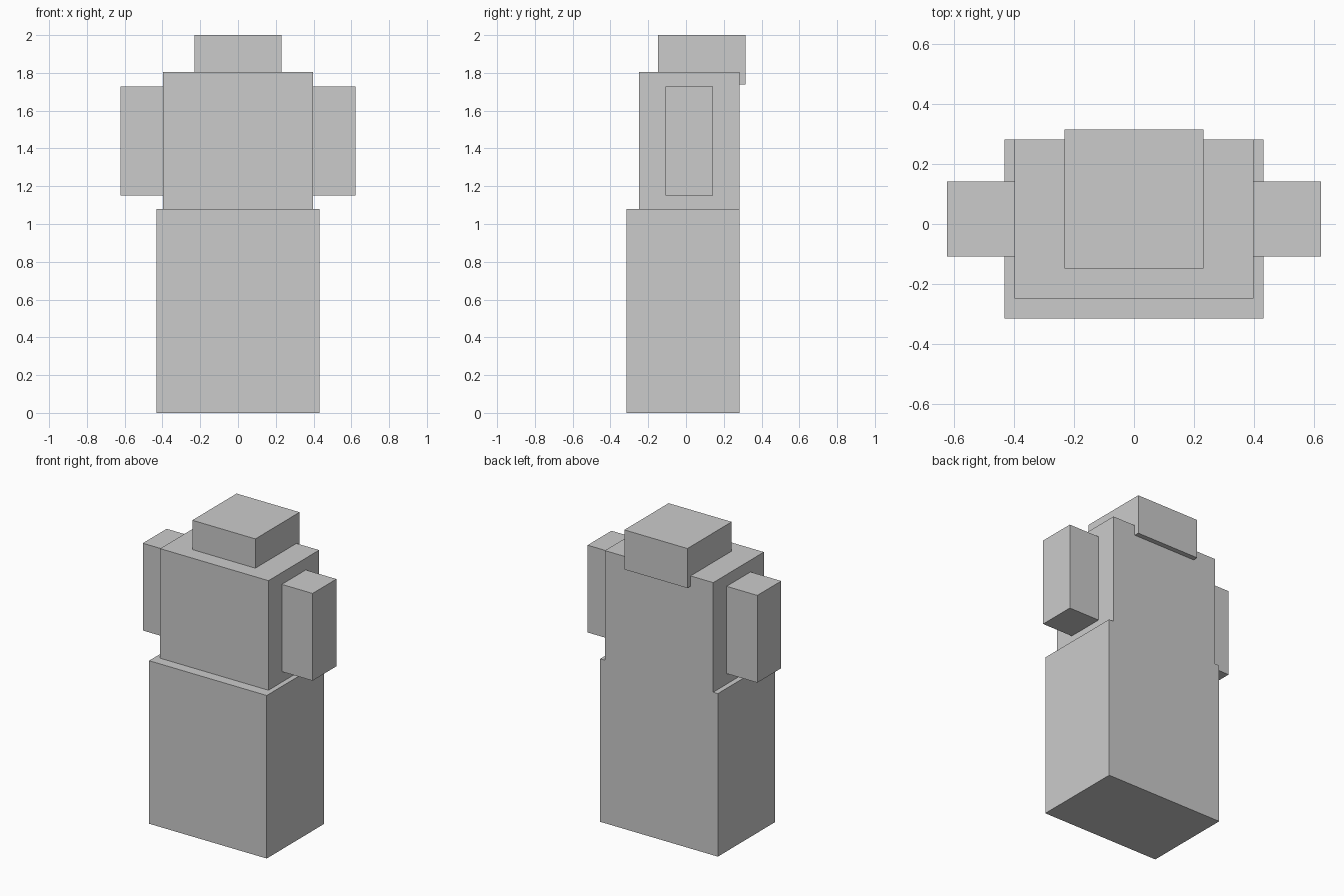
import bpy

if "Cube" in bpy.data.objects:
    bpy.data.objects.remove(bpy.data.objects["Cube"])


def box(name, x, y, z):
    """Box from (min, max) ranges along each axis."""
    lo, hi = zip(x, y, z)
    bpy.ops.mesh.primitive_cube_add(size=1, location=[(a + b) / 2 for a, b in zip(lo, hi)])
    ob = bpy.context.object
    ob.name = name
    ob.scale = [b - a for a, b in zip(lo, hi)]
    bpy.ops.object.transform_apply(location=True, rotation=False, scale=True)
    return ob


BACK = 0.282  # shared back plane of base and torso

# Wide lower block
body = box("body", (-0.431, 0.431), (-0.315, BACK), (0, 1.08))

# Torso sunk into the lower block, flush at the back
parts = [box("torso", (-0.397, 0.397), (-0.248, BACK), (0.9, 1.806))]

# Head block overhanging the back of the torso
parts.append(box("head", (-0.231, 0.231), (-0.148, 0.315), (1.738, 2.0)))

# Arms, one each side, sunk into the torso
for side, name in ((-1, "left_arm"), (1, "right_arm")):
    x = sorted((side * 0.3, side * 0.622))
    parts.append(box(name, x, (-0.108, 0.142), (1.15, 1.728)))

# Fuse everything into one solid
for part in parts:
    mod = body.modifiers.new("join_" + part.name, 'BOOLEAN')
    mod.operation = 'UNION'
    mod.solver = 'EXACT'
    mod.object = part
    part.hide_render = True
    part.display_type = 'WIRE'

# Clean the seam across the flush back
clean = body.modifiers.new("clean_flat_faces", 'DECIMATE')
clean.decimate_type = 'DISSOLVE'
clean.angle_limit = 0.01
